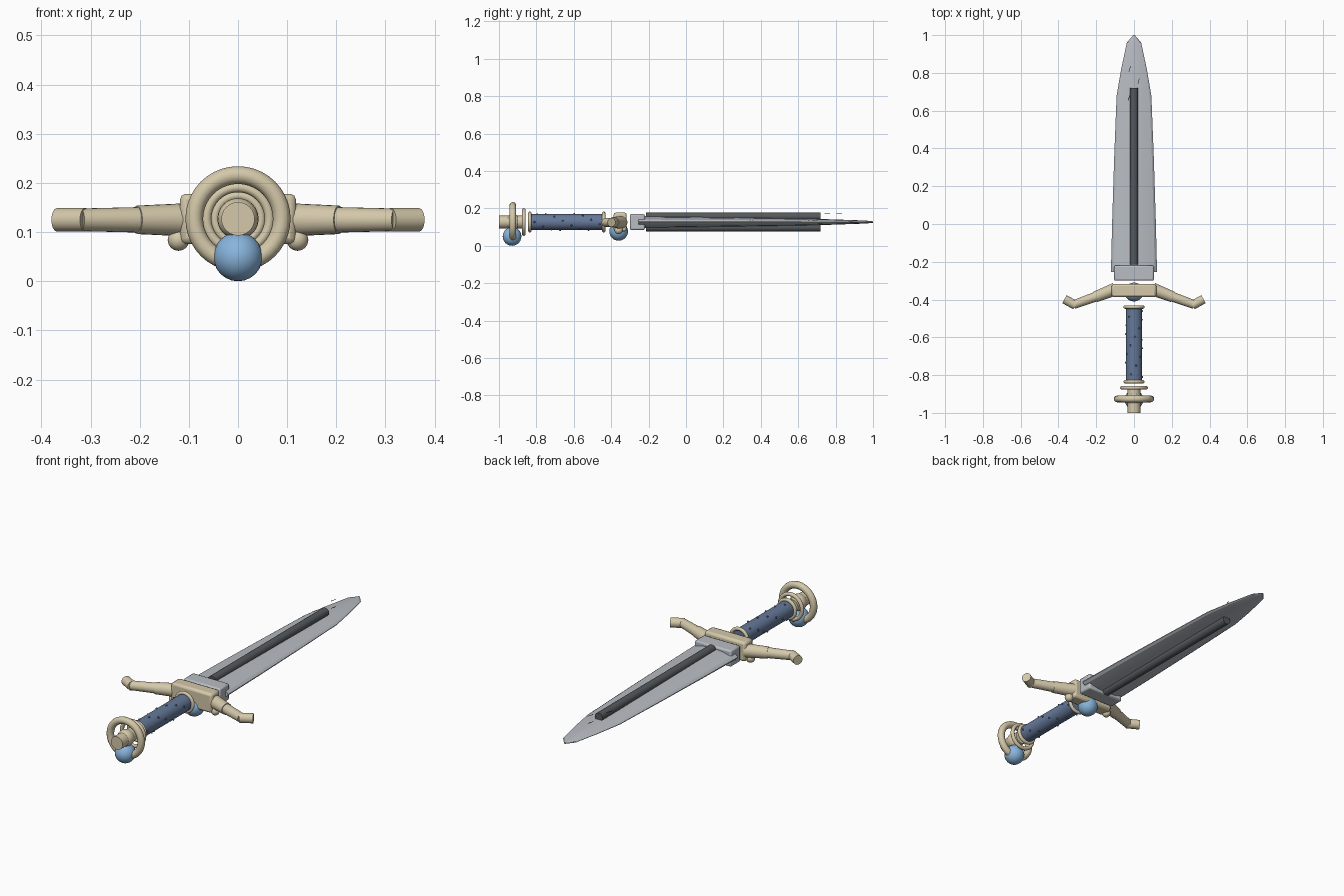
import bpy, bmesh, math, random
from mathutils import Vector

if "Cube" in bpy.data.objects:
    bpy.data.objects.remove(bpy.data.objects["Cube"])

random.seed(4)
AZ = 0.127  # height of the long axis


def mat(name, r, g, b):
    m = bpy.data.materials.new(name)
    m.diffuse_color = (r, g, b, 1)
    m.use_nodes = True
    m.node_tree.nodes["Principled BSDF"].inputs["Base Color"].default_value = m.diffuse_color
    return m


GOLD = mat("gold", 0.66, 0.58, 0.40)
GRIP = mat("grip_blue", 0.13, 0.19, 0.32)
GEM = mat("gem_blue", 0.25, 0.46, 0.72)
STEEL = mat("steel", 0.48, 0.51, 0.55)
DARK = mat("dark_steel", 0.09, 0.10, 0.11)


def finish(name, m, angle=40):
    o = bpy.context.object
    o.name = name
    o.data.materials.append(m)
    bpy.ops.object.shade_smooth_by_angle(angle=math.radians(angle))
    return o


def rod(name, a, b, r1, r2, m, n=24):
    a, b = Vector(a), Vector(b)
    d = b - a
    bpy.ops.mesh.primitive_cone_add(vertices=n, radius1=r1, radius2=r2, depth=d.length,
                                    location=(a + b) / 2,
                                    rotation=d.to_track_quat('Z', 'Y').to_euler())
    return finish(name, m)


def ring(name, y, major, minor):
    bpy.ops.mesh.primitive_torus_add(major_radius=major, minor_radius=minor, major_segments=40,
                                     minor_segments=12, location=(0, y, AZ),
                                     rotation=(math.pi / 2, 0, 0))
    return finish(name, GOLD)


def ball(name, loc, r, m, n=24):
    bpy.ops.mesh.primitive_uv_sphere_add(segments=n, ring_count=n // 2, radius=r, location=loc)
    return finish(name, m)


def block(name, loc, size, m, bevel):
    bpy.ops.mesh.primitive_cube_add(size=1, location=loc)
    o = bpy.context.object
    o.scale = size
    bpy.ops.object.transform_apply(location=False, rotation=False, scale=True)
    b = o.modifiers.new("bevel", 'BEVEL')
    b.width, b.segments = bevel, 2
    return finish(name, m)


# blade: lens-shaped section lofted along y (y, half width, half thickness)
stations = [(-0.255, 0.122, 0.032), (0, 0.116, 0.029), (0.35, 0.105, 0.024), (0.68, 0.092, 0.018),
            (0.82, 0.068, 0.013), (0.96, 0.038, 0.008), (1.0, 0.004, 0.004)]
half = [(1, 0.08), (0.9, 0.4), (0.5, 0.8), (0, 1), (-0.5, 0.8), (-0.9, 0.4), (-1, 0.08)]
section = half + [(-u, -v) for u, v in half]
bm = bmesh.new()
loops = [[bm.verts.new((u * w, y, AZ + v * t)) for u, v in section] for y, w, t in stations]
k = len(section)
for a, b in zip(loops, loops[1:]):
    for i in range(k):
        bm.faces.new((a[i], a[(i + 1) % k], b[(i + 1) % k], b[i]))
bm.faces.new(loops[0])
bm.faces.new(loops[-1])
bmesh.ops.recalc_face_normals(bm, faces=bm.faces)
me = bpy.data.meshes.new("blade")
bm.to_mesh(me)
bm.free()
blade = bpy.data.objects.new("blade", me)
bpy.context.collection.objects.link(blade)
bpy.context.view_layer.objects.active = blade
blade.select_set(True)
finish("blade", STEEL, 20)

# collar at the blade root and dark central ribs
block("blade_collar", (0, -0.26, AZ), (0.21, 0.08, 0.085), STEEL, 0.008)
for s, side in ((1, "upper"), (-1, "lower")):
    z = AZ + s * 0.029
    rod(side + "_rib", (0, -0.215, z), (0, 0.72, z), 0.022, 0.022, DARK)

# fine engraved marks floating over the tip
for i, (x, y) in enumerate(((-0.027, 0.82), (0.02, 0.755), (-0.03, 0.67))):
    rod(f"blade_mark_{i}", (x, y - 0.015, 0.172), (x + 0.008, y + 0.015, 0.172),
        0.0015, 0.0015, DARK, 6)

# crossguard: centre block, gem and stepped arms
block("guard_block", (0, -0.352, AZ), (0.236, 0.07, 0.102), GOLD, 0.012)
ball("guard_gem", (0, -0.36, 0.077), 0.05, GEM)
for s in (-1, 1):
    side = "right" if s > 0 else "left"
    z = AZ - 0.002
    rod(side + "_arm_inner", (s * 0.10, -0.345, z), (s * 0.205, -0.386, z), 0.034, 0.029, GOLD)
    rod(side + "_arm_outer", (s * 0.195, -0.382, z), (s * 0.32, -0.427, z), 0.026, 0.023, GOLD)
    rod(side + "_arm_tip", (s * 0.31, -0.43, z), (s * 0.368, -0.398, z), 0.024, 0.024, GOLD)
    ball(side + "_guard_bead", (s * 0.121, -0.36, 0.084), 0.022, GOLD)

# grip with small spiral studs
rod("grip", (0, -0.83, AZ), (0, -0.445, AZ), 0.043, 0.043, GRIP, 32)
for i in range(24):
    a = i * 1.9
    y = -0.81 + i * 0.0152
    ball(f"grip_stud_{i}", (0.044 * math.cos(a), y, AZ + 0.044 * math.sin(a)), 0.005, GRIP, 8)
ring("grip_ring_front", -0.44, 0.047, 0.009)
ring("grip_ring_rear", -0.835, 0.047, 0.009)

# pommel
ring("pommel_ring_small", -0.867, 0.064, 0.010)
ring("pommel_ring_large", -0.926, 0.089, 0.018)
rod("pommel_core", (0, -1.0, AZ), (0, -0.875, AZ), 0.034, 0.034, GOLD)
ball("pommel_bulb", (0, -0.926, AZ), 0.042, GOLD)
ball("pommel_gem", (0, -0.93, 0.05), 0.05, GEM)
